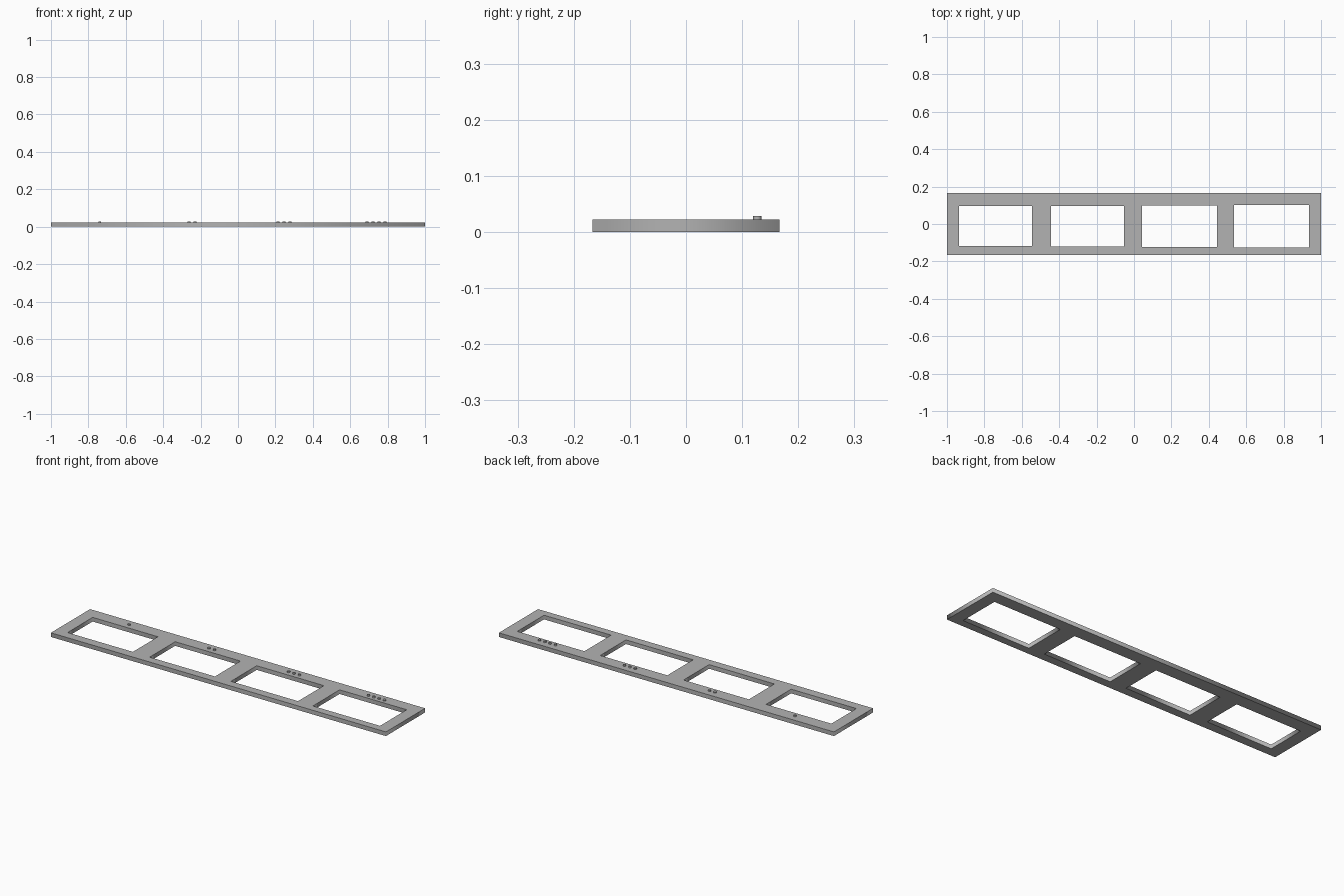
import bpy

cube = bpy.data.objects.get("Cube")
if cube:
    bpy.data.objects.remove(cube, do_unlink=True)

THICK = 0.0225
DOT_RADIUS, DOT_TOP, DOT_Y, DOT_GAP = 0.0075, 0.029, 0.127, 0.032

grey = bpy.data.materials.new("plain grey")
grey.use_nodes = True
colour = (0.45, 0.45, 0.45, 1)
grey.diffuse_color = colour
grey.node_tree.nodes["Principled BSDF"].inputs["Base Color"].default_value = colour


def add_rectangle(curve, x0, x1, y0, y1):
    spline = curve.splines.new("POLY")
    spline.points.add(3)
    for point, (x, y) in zip(spline.points, [(x0, y0), (x1, y0), (x1, y1), (x0, y1)]):
        point.co = (x, y, 0, 1)
    spline.use_cyclic_u = True


# Frame plate: outer outline with four window openings, extruded
outline = bpy.data.curves.new("frame_plate", "CURVE")
outline.dimensions = "2D"
outline.fill_mode = "BOTH"
outline.extrude = THICK / 2
add_rectangle(outline, -1, 1, -0.167, 0.167)
windows = [
    (-0.935, -0.545, -0.118, 0.096),
    (-0.443, -0.053, -0.121, 0.097),
    (0.043, 0.444, -0.122, 0.098),
    (0.535, 0.936, -0.126, 0.102),
]
for window in windows:
    add_rectangle(outline, *window)
plate = bpy.data.objects.new("frame_plate", outline)
bpy.context.collection.objects.link(plate)
plate.location.z = THICK / 2
bpy.ops.object.select_all(action="DESELECT")
plate.select_set(True)
bpy.context.view_layer.objects.active = plate
bpy.ops.object.convert(target="MESH")
plate = bpy.context.object
plate.data.materials.clear()
plate.data.materials.append(grey)

# Raised counting dots: one to four behind the windows
for count, centre in enumerate((-0.739, -0.246, 0.246, 0.738), start=1):
    for i in range(count):
        x = centre + (i - (count - 1) / 2) * DOT_GAP
        bpy.ops.mesh.primitive_cylinder_add(
            vertices=16, radius=DOT_RADIUS, depth=DOT_TOP - THICK / 2,
            location=(x, DOT_Y, (DOT_TOP + THICK / 2) / 2))
        dot = bpy.context.object
        dot.name = f"counting_dot_{count}_{i + 1}"
        dot.data.materials.append(grey)
        bpy.ops.object.shade_smooth_by_angle()
